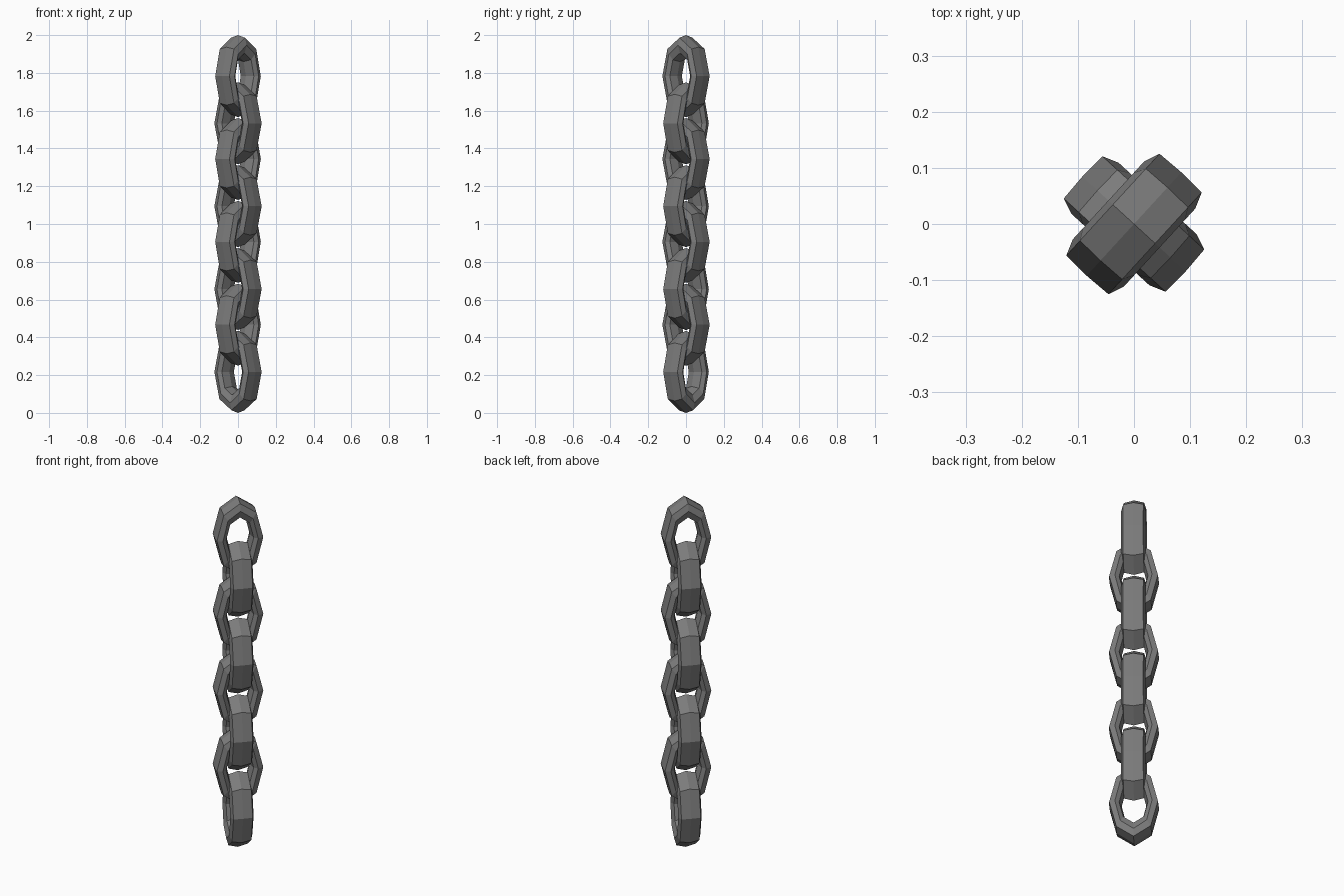
import bpy, math

if "Cube" in bpy.data.objects:
    bpy.data.objects.remove(bpy.data.objects["Cube"])

HALF_H = 0.217                     # outer half height of a link
SIDES = 8                          # segments round each link
# Tube cross-section: (half width, offset across thickness, half height)
HALF_SECTION = [(0.125, 0.0, 0.217), (0.123, 0.051, 0.203), (0.094, 0.062, 0.164),
                (0.073, 0.047, 0.122), (0.062, 0.0, 0.109)]
SECTION = HALF_SECTION + [(x, -t, z) for x, t, z in HALF_SECTION[-2:0:-1]]

dark = bpy.data.materials.new("dark_iron")
dark.diffuse_color = (0.2, 0.2, 0.2, 1)
dark.use_nodes = True
dark.node_tree.nodes["Principled BSDF"].inputs["Base Color"].default_value = dark.diffuse_color


def link_mesh():
    n = len(SECTION)
    verts, faces = [], []
    for i in range(SIDES):
        a = 2 * math.pi * i / SIDES
        for x, t, z in SECTION:
            verts.append((x * math.cos(a), t, z * math.sin(a)))
    for i in range(SIDES):
        j = (i + 1) % SIDES
        for k in range(n):
            m = (k + 1) % n
            faces.append((i * n + k, j * n + k, j * n + m, i * n + m))
    mesh = bpy.data.meshes.new("chain_link")
    mesh.from_pydata(verts, [], [f[::-1] for f in faces])
    mesh.materials.append(dark)
    mesh.update()
    return mesh


def add_link(name, mesh, z, degrees):
    ob = bpy.data.objects.new(name, mesh)
    ob.location = (0, 0, z)
    ob.rotation_euler = (0, 0, math.radians(degrees))
    bpy.context.collection.objects.link(ob)


# Four pairs of interlocking links, each pair crossed at right angles
mesh = link_mesh()
PITCH = 0.4387
for p in range(4):
    top = 2 - HALF_H - p * PITCH
    add_link(f"upper_link_{p + 1}", mesh, top, 47.5)
    add_link(f"lower_link_{p + 1}", mesh, top - 0.25, 137.5)
